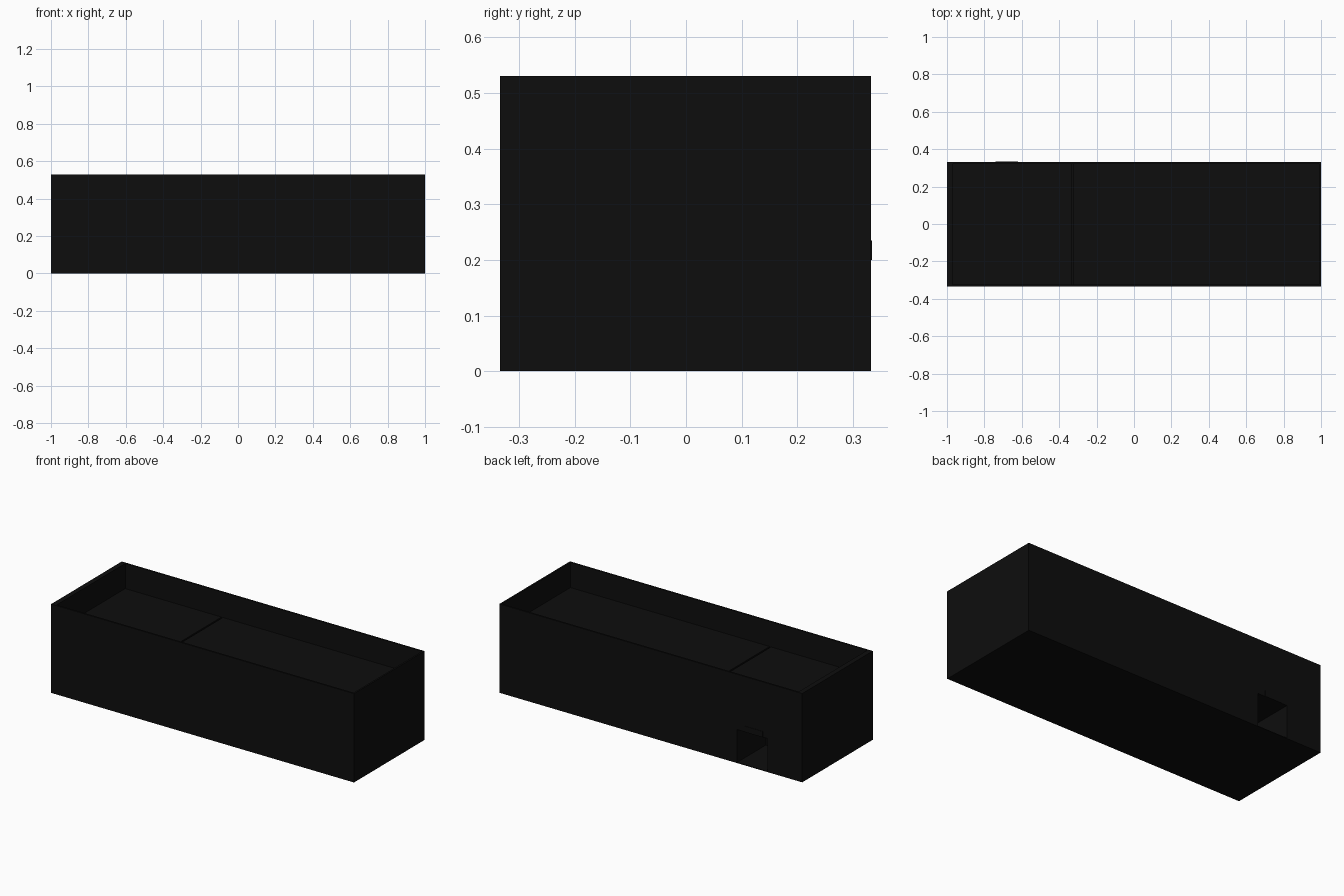
import bpy
import bmesh

cube = bpy.data.objects.get("Cube")
if cube:
    bpy.data.objects.remove(cube, do_unlink=True)


def make_material(name, rgb):
    mat = bpy.data.materials.new(name)
    mat.use_nodes = True
    mat.diffuse_color = (*rgb, 1)
    mat.node_tree.nodes["Principled BSDF"].inputs["Base Color"].default_value = (*rgb, 1)
    return mat


BLACK = make_material("near_black", (0.0042, 0.0042, 0.0042))


def box(name, low, high):
    """Axis-aligned box between two corners."""
    bm = bmesh.new()
    bmesh.ops.create_cube(bm, size=1)
    for v in bm.verts:
        v.co = [high[i] if v.co[i] > 0 else low[i] for i in range(3)]
    mesh = bpy.data.meshes.new(name)
    bm.to_mesh(mesh)
    bm.free()
    mesh.materials.append(BLACK)
    obj = bpy.data.objects.new(name, mesh)
    bpy.context.collection.objects.link(obj)
    return obj


def cut(target, low, high):
    """Subtract a box from the target and discard the cutter."""
    cutter = box("cutter", low, high)
    cutter.hide_render = True
    mod = target.modifiers.new("cut", "BOOLEAN")
    mod.operation = "DIFFERENCE"
    mod.solver = "EXACT"
    mod.object = cutter
    bpy.context.view_layer.objects.active = target
    bpy.ops.object.modifier_apply(modifier=mod.name)
    bpy.data.objects.remove(cutter, do_unlink=True)


TOP, ROOF = 0.53, 0.38
FRONT, BACK = -0.334, 0.332

# Main building volume with a sunken roof behind a thin parapet
building = box("building_body", (-1, FRONT, 0), (1, BACK, TOP))
cut(building, (-0.97, FRONT + 0.01, ROOF), (0.99, BACK - 0.01, TOP + 0.1))

# Narrow seam between the two roof decks
cut(building, (-0.335, FRONT + 0.01, ROOF - 0.02), (-0.325, BACK - 0.01, ROOF + 0.01))

# Deep entrance recess in the back wall, with a thin floor
cut(building, (-0.77, 0.06, 0.004), (-0.57, BACK + 0.1, 0.2))

# Small plate above the entrance
box("entrance_plate", (-0.74, BACK, 0.2), (-0.62, BACK + 0.002, 0.235))
